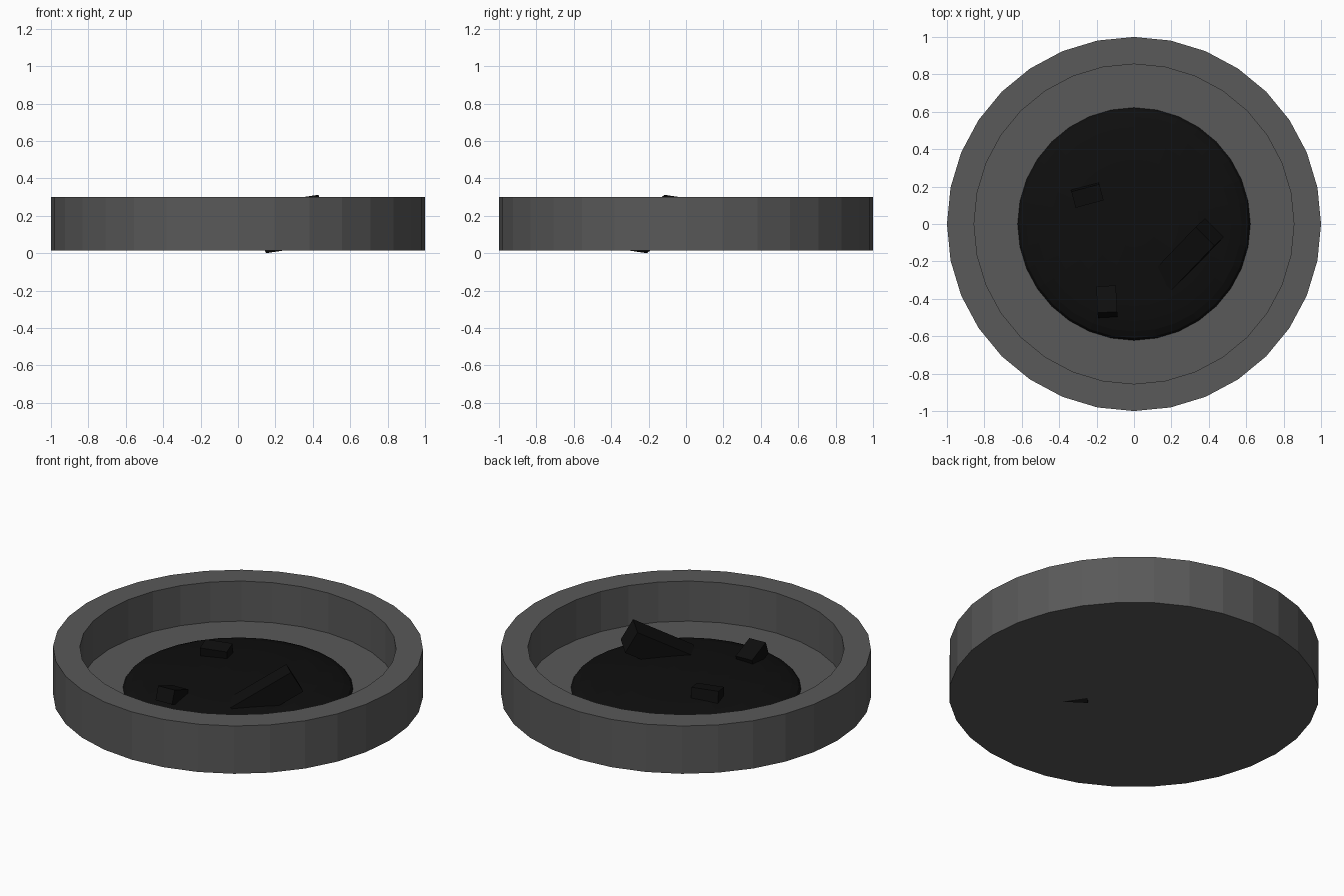
import bpy, bmesh, math
from mathutils import Vector, Matrix

if "Cube" in bpy.data.objects:
    bpy.data.objects.remove(bpy.data.objects["Cube"])

SIDES = 32

def material(name, v):
    m = bpy.data.materials.new(name)
    m.diffuse_color = (v, v, v, 1)
    m.use_nodes = True
    m.node_tree.nodes["Principled BSDF"].inputs["Base Color"].default_value = m.diffuse_color
    return m

stone = material("grey_stone", 0.1)
char = material("charred_black", 0.0045)

def finish(name, bm, mat):
    bmesh.ops.recalc_face_normals(bm, faces=bm.faces)
    me = bpy.data.meshes.new(name)
    bm.to_mesh(me)
    bm.free()
    me.materials.append(mat)
    ob = bpy.data.objects.new(name, me)
    bpy.context.collection.objects.link(ob)
    return ob

def lathe(name, profile, mat):
    """Revolve (radius, z) points around z; the end rings are capped."""
    bm = bmesh.new()
    rings = [[bm.verts.new((r * math.sin(2 * math.pi * i / SIDES),
                            r * math.cos(2 * math.pi * i / SIDES), z))
              for i in range(SIDES)] for r, z in profile]
    for a, b in zip(rings, rings[1:]):
        for i in range(SIDES):
            j = (i + 1) % SIDES
            bm.faces.new((a[i], a[j], b[j], b[i]))
    bm.faces.new(rings[0])
    bm.faces.new(rings[-1])
    return finish(name, bm, mat)

def block(name, corner, edges, mat):
    """Box spanned by three edge vectors from one corner."""
    bm = bmesh.new()
    bmesh.ops.create_cube(bm, size=1)
    a, b, c = map(Vector, edges)
    for v in bm.verts:
        p = v.co + Vector((0.5, 0.5, 0.5))
        v.co = Vector(corner) + a * p.x + b * p.y + c * p.z
    return finish(name, bm, mat)

def turned_block(name, centre, size, yaw, pitch, mat):
    """Box turned about z and tilted about its own x axis."""
    rot = Matrix.Rotation(yaw, 3, 'Z') @ Matrix.Rotation(pitch, 3, 'X')
    edges = [rot.col[i] * size[i] for i in range(3)]
    corner = Vector(centre) - sum(edges, Vector()) / 2
    return block(name, corner, edges, mat)

# Shallow round basin with a thick rim
lathe("basin", [(1, 0.015), (1, 0.3), (0.855, 0.3), (0.855, 0.061)], stone)

# Low mound of ash on the basin floor
FLOOR, HEIGHT, RADIUS = 0.061, 0.085, 0.622
arc = [math.radians(90 * k / 8) for k in range(8)] + [math.radians(87)]
lathe("ash_mound", [(RADIUS * math.cos(t), FLOOR + HEIGHT * math.sin(t)) for t in arc], char)

# Large tilted log that pokes through the ash
block("large_log", (0.48, -0.07, 0.195),
      [(-0.23, -0.24, -0.18), (-0.1, 0.1, -0.015), (-0.05, -0.045, 0.117)], char)

# Two small coals
turned_block("back_coal", (-0.25, 0.155, 0.15), (0.155, 0.09, 0.08),
             math.radians(15), math.radians(8), char)
turned_block("front_coal", (-0.145, -0.415, 0.14), (0.105, 0.15, 0.08),
             math.radians(3), math.radians(-20), char)
